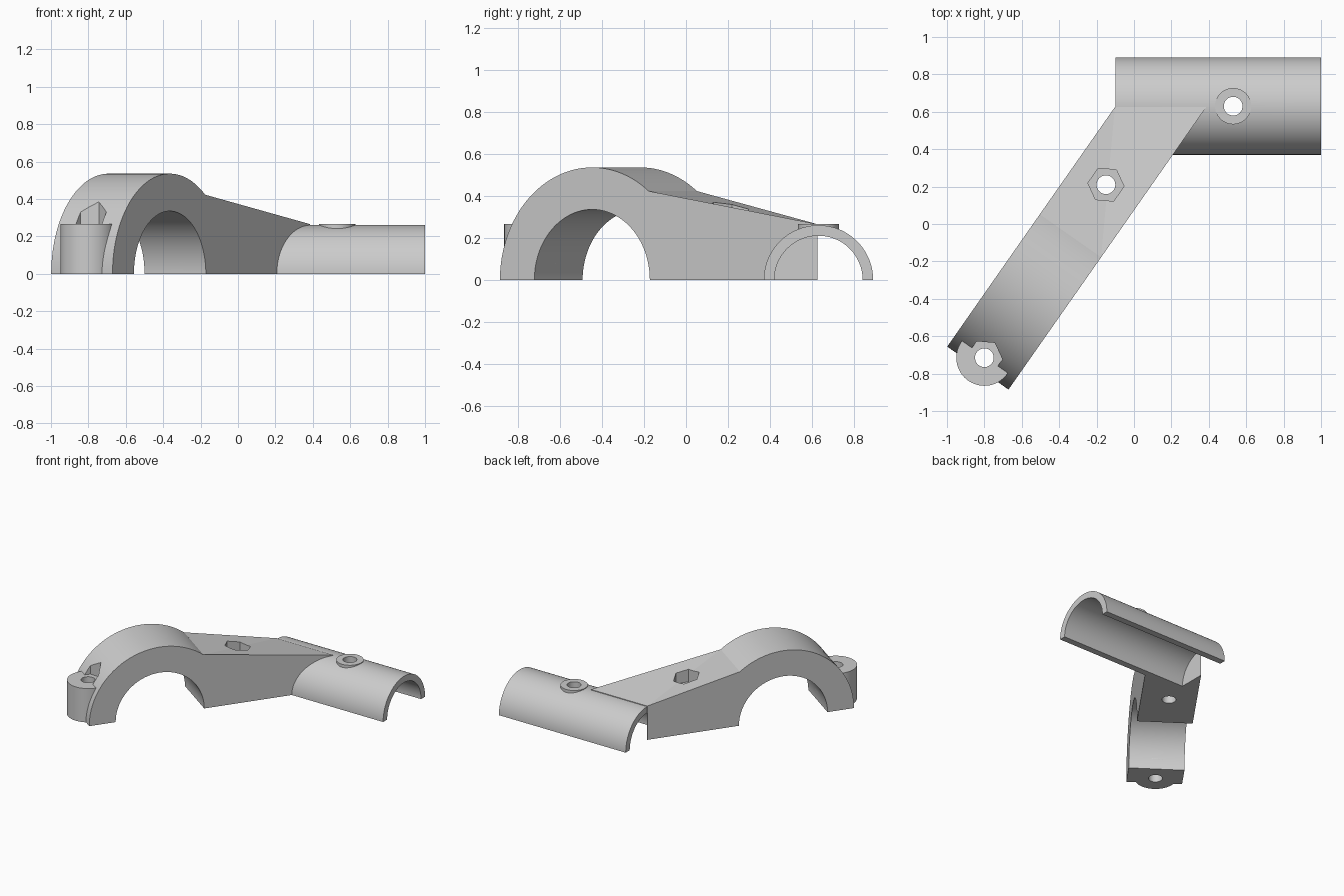
import bpy, bmesh
from math import sin, cos, pi, radians, sqrt
from mathutils import Vector

cube = bpy.data.objects.get("Cube")
if cube:
    bpy.data.objects.remove(cube, do_unlink=True)

# Main dimensions
X, Y, UP = Vector((1, 0, 0)), Vector((0, 1, 0)), Vector((0, 0, 1))
ARM_DIR = Vector((cos(radians(55)), sin(radians(55)), 0))
ARM_SIDE = ARM_DIR.cross(UP)
CLAMP = Vector((-0.528, -0.332, 0))
CLAMP_R, CLAMP_BORE, HALF_W = 0.535, 0.335, 0.2
TUBE = Vector((0, 0.63, 0))
TUBE_R, TUBE_BORE, TUBE_X0, TUBE_X1 = 0.26, 0.21, -0.1, 1.0
SEAT = 0.265
EAR, ARM_BOLT, TUBE_BOLT = (-0.8, -0.715), (-0.15, 0.21), (0.53, 0.63)

grey = bpy.data.materials.new("plain grey")
grey.use_nodes = True
grey.diffuse_color = (0.604, 0.604, 0.604, 1)
grey.node_tree.nodes["Principled BSDF"].inputs["Base Color"].default_value = grey.diffuse_color


def make_object(name, verts, faces):
    mesh = bpy.data.meshes.new(name)
    mesh.from_pydata(verts, [], faces)
    bm = bmesh.new()
    bm.from_mesh(mesh)
    bmesh.ops.recalc_face_normals(bm, faces=bm.faces)
    bm.to_mesh(mesh)
    bm.free()
    mesh.materials.append(grey)
    obj = bpy.data.objects.new(name, mesh)
    bpy.context.collection.objects.link(obj)
    return obj


def circle(radius, sides, start=0.0):
    return [(radius * cos(start + 2 * pi * i / sides),
             radius * sin(start + 2 * pi * i / sides)) for i in range(sides)]


def half_ring(outer, inner, count=96):
    """Closed outline of an upper half ring."""
    turns = [pi * i / count for i in range(count + 1)]
    return ([(outer * cos(t), outer * sin(t)) for t in turns] +
            [(inner * cos(t), inner * sin(t)) for t in reversed(turns)])


def prism(name, profile, origin, axis_a, axis_b, low, high):
    """Extrude a flat profile along the normal of its two axes."""
    normal = axis_a.cross(axis_b)
    n = len(profile)
    verts = [origin + axis_a * a + axis_b * b + normal * h
             for h in (low, high) for a, b in profile]
    faces = [tuple(range(n)), tuple(range(n, 2 * n))]
    faces += [(i, (i + 1) % n, n + (i + 1) % n, n + i) for i in range(n)]
    return make_object(name, verts, faces)


def upright(name, place, radius, low, high, sides=64, start=0.0):
    return prism(name, circle(radius, sides, start), Vector((*place, 0)),
                 X, Y, low, high)


def cut(cutter, *parts):
    """Subtract one cutter from each part, then discard it."""
    cutter.hide_render = True
    for part in parts:
        mod = part.modifiers.new("cut", 'BOOLEAN')
        mod.operation, mod.solver, mod.object = 'DIFFERENCE', 'EXACT', cutter
        bpy.context.view_layer.objects.active = part
        bpy.ops.object.modifier_apply(modifier=mod.name)
    bpy.data.objects.remove(cutter, do_unlink=True)


# Half-round clamp and half tube
clamp = prism("clamp_arch", half_ring(CLAMP_R, CLAMP_BORE),
              CLAMP, ARM_DIR, UP, -HALF_W, HALF_W)
tube = prism("half_tube", half_ring(TUBE_R, TUBE_BORE),
             TUBE, Y, UP, TUBE_X0, TUBE_X1)

# Tapering arm, cut off square to the tube axis
join = 0.328
join_z = sqrt(CLAMP_R ** 2 - join ** 2)
plan = []
for side in (-HALF_W, HALF_W):
    edge = CLAMP + ARM_SIDE * side
    reach = (TUBE.y - 0.005 - edge.y) / ARM_DIR.y
    plan.append((edge + ARM_DIR * join, edge + ARM_DIR * reach))
corners = [plan[0][0], plan[1][0], plan[1][1], plan[0][1]]
heights = (join_z, join_z, SEAT, SEAT)
arm = make_object("arm", corners + [c + UP * h for c, h in zip(corners, heights)],
                  [(0, 1, 2, 3), (0, 1, 5, 4), (1, 2, 6, 5), (2, 3, 7, 6),
                   (3, 0, 4, 7), (4, 5, 7), (5, 6, 7)])

# Bolt ear on the clamp and boss on the tube
ear = upright("bolt_ear", EAR, 0.15, 0, SEAT)
boss = upright("tube_boss", TUBE_BOLT, 0.097, 0.22, SEAT)

# Clear both bores where other parts run into them
cut(prism("clamp_bore", circle(CLAMP_BORE, 192), CLAMP, ARM_DIR, UP, -0.5, 0.5),
    arm, ear)
cut(prism("tube_bore", circle(TUBE_BORE, 192), TUBE, Y, UP, TUBE_X0, TUBE_X1),
    arm)

# Nut pockets and bolt holes
for place, pocketed, drilled in ((EAR, [clamp], [clamp, ear]),
                                 (ARM_BOLT, [arm], [arm]),
                                 (TUBE_BOLT, [], [tube, boss])):
    cut(upright("nut_pocket", place, 0.097, SEAT, 0.7, 6, radians(55)), *pocketed)
    cut(upright("bolt_hole", place, 0.05, -0.1, 0.7, 48), *drilled)

# Smooth the round faces, keep the edges crisp
bpy.ops.object.select_all(action='DESELECT')
for part in (clamp, tube, arm, ear, boss):
    part.select_set(True)
bpy.context.view_layer.objects.active = clamp
bpy.ops.object.shade_smooth_by_angle(angle=radians(20))
# The arm is all flat planes: keep its shallow top fold crisp
arm.data.shade_flat()
